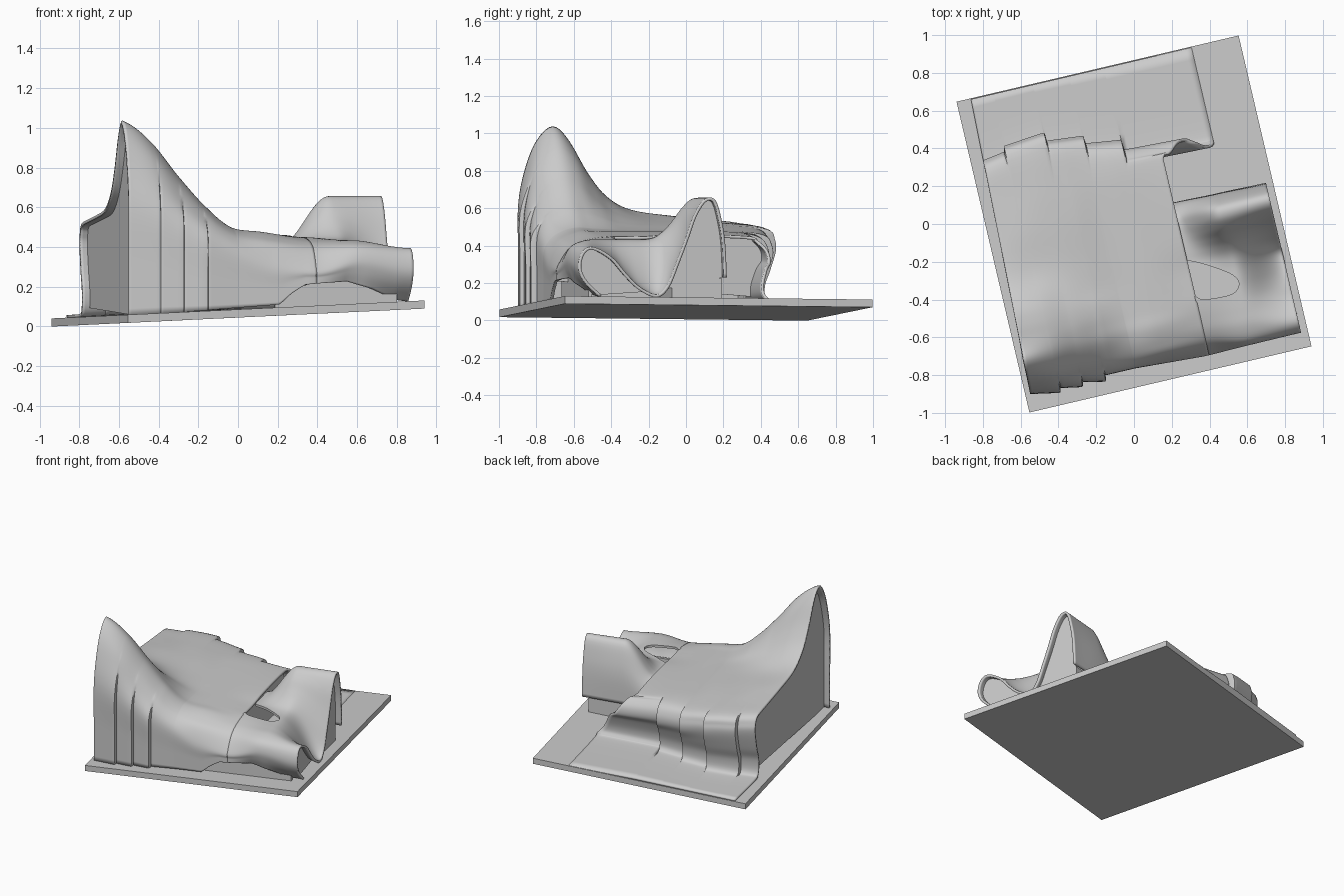
import bpy, bmesh, math

if "Cube" in bpy.data.objects:
    bpy.data.objects.remove(bpy.data.objects["Cube"])

ROT = math.radians(13.2)


def ground(u, v):
    # top of the slightly tilted plate
    return 0.085 + 0.0468 * u - 0.011 * v


def lerp_table(table, u):
    if u <= table[0][0]:
        return table[0][1]
    for (a, x), (b, y) in zip(table, table[1:]):
        if u <= b:
            return x + (y - x) * (u - a) / (b - a)
    return table[-1][1]


def catmull(p0, p1, p2, p3, t):
    return tuple(0.5 * (2 * b + (c - a) * t + (2 * a - 5 * b + 4 * c - d) * t * t
                        + (3 * b - a - 3 * c + d) * t ** 3)
                 for a, b, c, d in zip(p0, p1, p2, p3))


def smooth_path(pts, n=5):
    out = []
    for i in range(len(pts) - 1):
        q = [pts[max(0, min(len(pts) - 1, i + k))] for k in (-1, 0, 1, 2)]
        out += [catmull(*q, s / n) for s in range(n)]
    return out + [pts[-1]]


def make(name, verts, faces, smooth=False):
    me = bpy.data.meshes.new(name)
    me.from_pydata(verts, [], faces)
    bm = bmesh.new()
    bm.from_mesh(me)
    bmesh.ops.recalc_face_normals(bm, faces=bm.faces)
    bm.to_mesh(me)
    bm.free()
    ob = bpy.data.objects.new(name, me)
    bpy.context.collection.objects.link(ob)
    ob.rotation_euler.z = ROT
    if smooth:
        activate(ob)
        bpy.ops.object.shade_smooth_by_angle(angle=math.radians(35))
    return ob


def activate(ob):
    bpy.ops.object.select_all(action='DESELECT')
    ob.select_set(True)
    bpy.context.view_layer.objects.active = ob


def loft(name, rows):
    n = len(rows[0])
    faces = [(i * n + j, i * n + j + 1, (i + 1) * n + j + 1, (i + 1) * n + j)
             for i in range(len(rows) - 1) for j in range(n - 1)]
    ob = make(name, [p for r in rows for p in r], faces, True)
    mod = ob.modifiers.new("thickness", 'SOLIDIFY')
    mod.thickness, mod.offset = 0.016, 0
    return ob


def slab(name, ring, shift):
    # closed prism: ring of 3D points pushed along shift
    n = len(ring)
    top = [tuple(a + b for a, b in zip(p, shift)) for p in ring]
    faces = [tuple(range(n)), tuple(range(2 * n - 1, n - 1, -1))]
    faces += [(i, (i + 1) % n, n + (i + 1) % n, n + i) for i in range(n)]
    return make(name, list(ring) + top, faces)


def block(name, u0, u1, v0, v1, top):
    # box standing on the plate
    c = [(u0, v0), (u1, v0), (u1, v1), (u0, v1)]
    verts = [(u, v, ground(u, v) - 0.01) for u, v in c] + [(u, v, top) for u, v in c]
    return make(name, verts, [(3, 2, 1, 0), (4, 5, 6, 7), (0, 1, 5, 4),
                              (1, 2, 6, 5), (2, 3, 7, 6), (3, 0, 4, 7)])


# Base plate
W, D = 0.767, 0.845
slab("base_plate", [(u, v, ground(u, v) - 0.041) for u, v in
                    ((-W, -D), (W, -D), (W, D), (-W, D))], (0, 0, 0.041))

# Stepped outlines of the shell and the lower front edge with its long arch
FRONT = [(-.74, -.74), (-.585, -.768), (-.58, -.745), (-.465, -.765), (-.46, -.74),
         (-.34, -.765), (-.335, -.735), (-.17, -.735), (.2, -.755), (.73, -.755)]
BACK = [(-.74, .5), (-.61, .52), (-.605, .55), (-.38, .57), (-.375, .525), (-.17, .507),
        (-.165, .465), (.03, .44), (.035, .385), (.25, .37)]
ARCH = [(-.74, .05), (.04, .11), (.1, .165), (.17, .21), (.39, .23), (.53, .19),
        (.65, .14), (.73, .13)]

# Roof heights: one row per station along u, columns across v (first is the front wall)
COLS = [-.7, -.64, -.56, -.48, -.39, -.29, -.14, .1, .3]
ROOF_U = [-.74, -.6, -.45, -.3, -.17, 0, .23]
ROOF = [(.62, .82, .96, 1.03, .96, .80, .67, .585, .55, .53),
        (.58, .78, .88, .93, .88, .75, .64, .56, .54, .52),
        (.50, .63, .71, .75, .72, .64, .57, .53, .52, .51),
        (.42, .51, .56, .59, .57, .54, .51, .50, .50, .49),
        (.36, .43, .47, .49, .485, .48, .475, .475, .475, .47),
        (.30, .40, .44, .465, .465, .465, .465, .465, .465, .46),
        (.28, .37, .41, .43, .44, .44, .44, .45, .45, .44)]


def heights(u):
    i = max(k for k in range(len(ROOF_U) - 1) if u >= ROOF_U[k] or k == 0)
    t = (u - ROOF_U[i]) / (ROOF_U[i + 1] - ROOF_U[i])
    return catmull(*[ROOF[max(0, min(len(ROOF) - 1, i + k))] for k in (-1, 0, 1, 2)], t)


def body_row(u):
    h, f, b = heights(u), lerp_table(FRONT, u), lerp_table(BACK, u)
    low, r, g = lerp_table(ARCH, u), h[-1], ground(u, .5)
    pts = [(f, low), (f, (low + h[0]) / 2), (f, h[0])] + list(zip(COLS, h[1:]))
    pts += [(b - .045, r - .02), (b - .005, r - .07), (b, r - .13), (b - .03, .27),
            (b - .06, .18), (b - .05, g + .03), (b + .03, g + .008), (.84, g + .004)]
    path = smooth_path(pts)
    flare = max(0, min(1, (u - .04) / .19))
    row = []
    for k, (v, z) in enumerate(path):
        # left edge is slightly skewed, right edge sweeps out at the back foot
        t = max(0, min(1, (k / 5 - 11) / 6))
        row.append((u + .032 * (v + .74) * max(0, -u) / .74 + .28 * t * flare, v, z))
    return row


us = sorted({round(-.74 + .97 * i / 70, 4) for i in range(71)}
            | {u for u, _ in FRONT + BACK if -.74 < u < .23})
loft("main_shell", [body_row(u) for u in us])

# Wing: low front tunnel, valley and tall back hump
WING_U = [.23, .46, .73]
WING = [[(-.755, .2), (-.755, .2), (-.755, .28), (-.70, .37), (-.64, .41), (-.56, .43),
         (-.48, .44), (-.43, .44), (-.333, .43), (-.27, .42), (-.215, .42), (-.168, .42),
         (-.12, .42), (-.066, .42), (-.014, .41), (.03, .36), (.05, .3), (.055, .23)],
        [(-.72, .23), (-.745, .28), (-.755, .33), (-.73, .39), (-.66, .42), (-.58, .425),
         (-.5, .425), (-.42, .425), (-.333, .425), (-.27, .44), (-.215, .48), (-.168, .535),
         (-.12, .60), (-.066, .645), (-.014, .63), (.025, .52), (.045, .4), (.05, .23)],
        [(-.64, .13), (-.72, .2), (-.754, .28), (-.735, .36), (-.68, .385), (-.58, .33),
         (-.5, .24), (-.425, .17), (-.333, .13), (-.27, .18), (-.215, .31), (-.168, .43),
         (-.12, .56), (-.066, .64), (-.014, .635), (.02, .52), (.037, .4), (.045, .23)]]


def wing_row(u):
    i = 0 if u < WING_U[1] else 1
    t = (u - WING_U[i]) / (WING_U[i + 1] - WING_U[i])
    t = t * t * (3 - 2 * t)
    pts = [tuple(a + (b - a) * t for a, b in zip(p, q)) for p, q in zip(WING[i], WING[i + 1])]
    low = lerp_table(ARCH, u)
    pts[0] = (pts[0][0], low)
    pts[1] = (pts[1][0], (low + pts[2][1]) / 2)
    return [(u, v, z) for v, z in smooth_path(pts)]


wing = loft("wing_shell", [wing_row(.225 + .505 * i / 40) for i in range(41)])

# Rounded opening between main roof and wing
corners = [(.2, -.24), (.30, -.285), (.42, -.36), (.463, -.405), (.465, -.445),
           (.42, -.48), (.3, -.478), (.25, -.465), (.2, -.41)]
cutter = slab("opening_cutter", [(u, v, .3) for u, v in smooth_path(corners, 4)], (0, 0, .4))
cutter.hide_render = True
cut = wing.modifiers.new("opening", 'BOOLEAN')
cut.operation, cut.object, cut.solver = 'DIFFERENCE', cutter, 'EXACT'
activate(wing)
for m in [m.name for m in wing.modifiers]:
    bpy.ops.object.modifier_apply(modifier=m)
bpy.data.objects.remove(cutter)

# Flat facades closing the open ends
FOOT = 17 * 5
left = body_row(-.70)[:FOOT]
slab("left_facade", left, (.012, 0, 0))
right = [(.17, v, z) for _, v, z in body_row(.17)[:FOOT]]
slab("right_facade", right, (.012, 0, 0))
end = wing_row(.68)
slab("tunnel_facade", end[:41], (.01, 0, 0))
slab("hump_facade", end[41:], (.01, 0, 0))

# Walls under the wing
block("hump_base", .24, .69, -.24, .035, .225)
block("arch_wall", .03, .66, -.69, -.67, .25)
